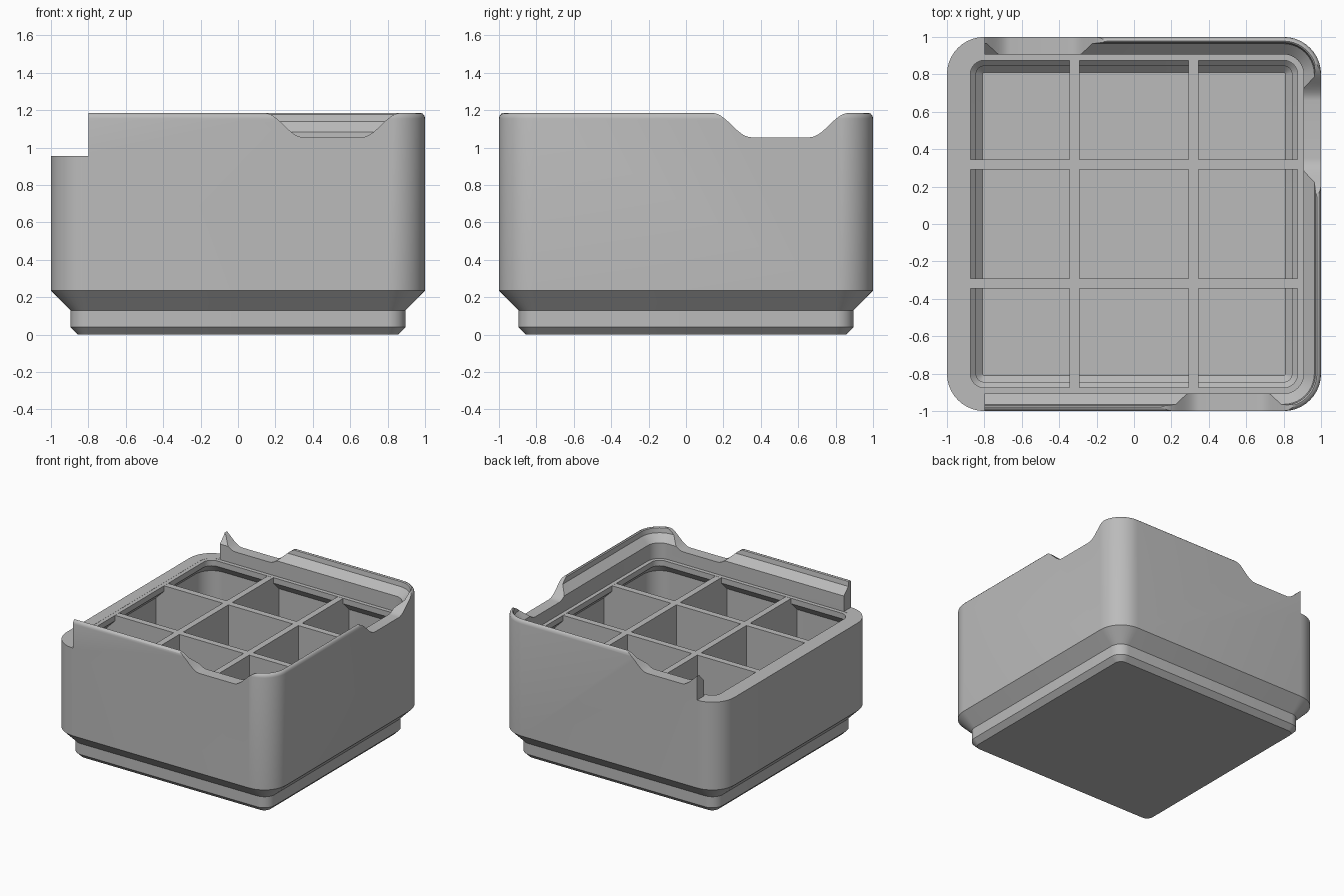
import bpy, bmesh, math
from mathutils import Matrix

cube = bpy.data.objects.get("Cube")
if cube:
    bpy.data.objects.remove(cube, do_unlink=True)

grey = bpy.data.materials.new("mid grey plastic")
grey.use_nodes = True
grey.diffuse_color = (0.5, 0.5, 0.5, 1)
grey.node_tree.nodes["Principled BSDF"].inputs["Base Color"].default_value = (0.5, 0.5, 0.5, 1)

CORNER = 0.8     # centre of every corner arc
RIM = 0.955      # height of the inner rim and dividers
TOP = 1.185


def make_object(name, bm):
    bmesh.ops.recalc_face_normals(bm, faces=bm.faces)
    mesh = bpy.data.meshes.new(name)
    bm.to_mesh(mesh)
    bm.free()
    mesh.materials.append(grey)
    obj = bpy.data.objects.new(name, mesh)
    bpy.context.collection.objects.link(obj)
    return obj


def rounded_square(bm, half, z, steps=10):
    radius = half - CORNER
    ring = []
    for quarter in range(4):
        mid = math.radians(45 + 90 * quarter)
        cx, cy = [math.copysign(CORNER, f(mid)) for f in (math.cos, math.sin)]
        for i in range(steps + 1):
            a = math.radians(90 * (quarter + i / steps))
            ring.append(bm.verts.new((cx + radius * math.cos(a), cy + radius * math.sin(a), z)))
    return ring


def loft(name, profile):
    bm = bmesh.new()
    rings = [rounded_square(bm, h, z) for h, z in profile]
    for low, high in zip(rings, rings[1:]):
        for i in range(len(low)):
            j = (i + 1) % len(low)
            bm.faces.new((low[i], low[j], high[j], high[i]))
    bm.faces.new(rings[0])
    bm.faces.new(rings[-1])
    return make_object(name, bm)


def prism(name, outline, y0, y1, turn=0):
    """Extrude an x-z outline along y, then turn it about z."""
    bm = bmesh.new()
    face = bm.faces.new([bm.verts.new((x, y0, z)) for x, z in outline])
    moved = bmesh.ops.extrude_face_region(bm, geom=[face])["geom"]
    bmesh.ops.translate(bm, vec=(0, y1 - y0, 0),
                        verts=[v for v in moved if isinstance(v, bmesh.types.BMVert)])
    bmesh.ops.rotate(bm, verts=bm.verts, matrix=Matrix.Rotation(math.radians(turn), 3, "Z"))
    return make_object(name, bm)


def activate(obj):
    bpy.ops.object.select_all(action="DESELECT")
    obj.select_set(True)
    bpy.context.view_layer.objects.active = obj


def cut(obj, cutter):
    cutter.hide_render = True
    mod = obj.modifiers.new("cut", "BOOLEAN")
    mod.operation, mod.solver, mod.object = "DIFFERENCE", "EXACT", cutter
    activate(obj)
    bpy.ops.object.modifier_apply(modifier=mod.name)
    bpy.data.objects.remove(cutter, do_unlink=True)


# Bin: stepped foot, outer wall, stacking lip, rim, then the hollow inside
outside = [(0.855, 0), (0.895, 0.04), (0.895, 0.13), (1, 0.235)]
lip = [(1, 1.155), (0.997, 1.17), (0.988, 1.181), (0.978, TOP), (0.97, 1.178),
       (0.964, 1.14), (0.907, 1.083), (0.907, RIM)]
inside = [(0.875, RIM), (0.875, 0.91), (0.95, 0.835), (0.95, 0.255),
          (0.845, 0.15), (0.845, 0.085), (0.81, 0.05)]
body = loft("bin_body", outside + lip + inside)

# Open the left end of the lip so a lid can slide in
cut(body, prism("lip_opening_cutter",
                [(-1.2, RIM + 0.001), (-0.8, RIM + 0.001), (-0.8, 1.4), (-1.2, 1.4)], -1.2, 1.2))

# Finger dips with S-shaped ends in the front, left and back lips
start, end, ease, depth = 0.14, 0.87, 0.21, 0.13
slope = [(i / 14, TOP - depth * (1 - math.cos(math.pi * i / 14)) / 2) for i in range(15)]
dip = [(start + ease * t, z) for t, z in slope] + [(end - ease * t, z) for t, z in reversed(slope)]
dip += [(end, 1.4), (start, 1.4)]
for turn in (0, 90, 180):
    cut(body, prism("dip_cutter", dip, -1.2, -0.8, turn))

# Dividers fitted to the inside of the wall and foot
half_outline = [(0.83, 0.045), (0.85, 0.14), (0.955, 0.245), (0.955, 0.84), (0.9, RIM - 0.001)]
divider = half_outline + [(-x, z) for x, z in reversed(half_outline)]
for turn, label in ((0, "cross"), (90, "long")):
    for side, place in ((-1, "first"), (1, "second")):
        mid = side * 0.318
        prism(f"{place}_{label}_divider", divider, mid - 0.026, mid + 0.026, turn)

activate(body)
bpy.ops.object.shade_smooth_by_angle(angle=math.radians(30))
